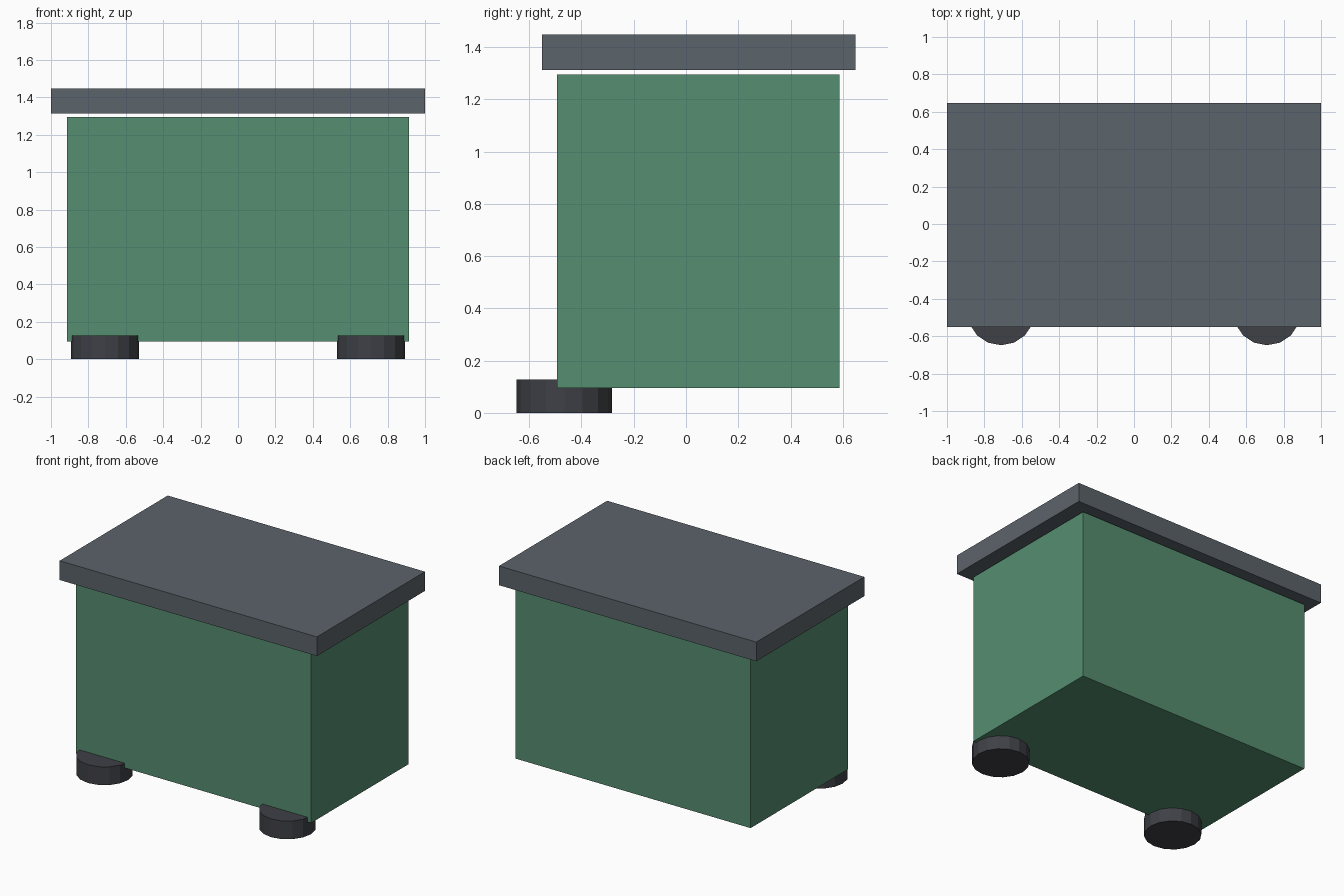
import bpy

if "Cube" in bpy.data.objects:
    bpy.data.objects.remove(bpy.data.objects["Cube"])


def material(name, color):
    m = bpy.data.materials.new(name)
    m.diffuse_color = (*color, 1)
    m.use_nodes = True
    m.node_tree.nodes["Principled BSDF"].inputs["Base Color"].default_value = m.diffuse_color
    return m


def box(name, lo, hi, mat):
    center = [(a + b) / 2 for a, b in zip(lo, hi)]
    bpy.ops.mesh.primitive_cube_add(size=1, location=center)
    ob = bpy.context.object
    ob.name = name
    ob.scale = [b - a for a, b in zip(lo, hi)]
    bpy.ops.object.transform_apply(location=False, rotation=False, scale=True)
    ob.data.materials.append(mat)


def foot(name, x):
    bpy.ops.mesh.primitive_cylinder_add(
        vertices=16, radius=0.182, depth=0.128, location=(x, -0.466, 0.064))
    ob = bpy.context.object
    ob.name = name
    ob.data.materials.append(dark)


green = material("green", (0.09, 0.27, 0.16))
slate = material("slate", (0.105, 0.125, 0.145))
dark = material("dark", (0.05, 0.052, 0.062))

# Main box and the lid hovering just above it
box("bin_body", (-0.914, -0.494, 0.095), (0.914, 0.588, 1.295), green)
box("lid", (-1, -0.552, 1.313), (1, 0.648, 1.448), slate)

# Two round feet under the front edge
for side, x in (("left", -0.711), ("right", 0.711)):
    foot(side + "_foot", x)
